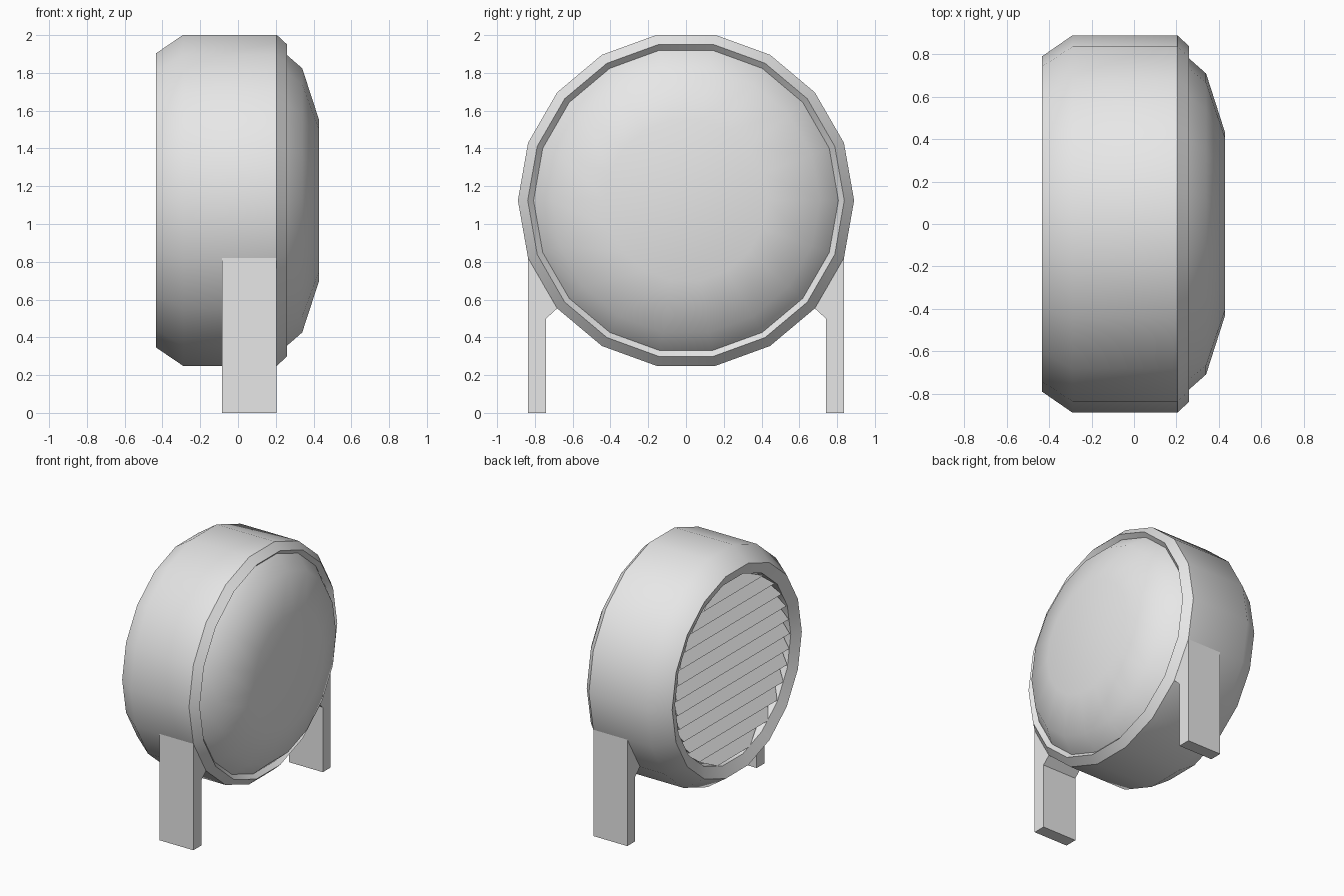
import bpy, bmesh, math

if "Cube" in bpy.data.objects:
    bpy.data.objects.remove(bpy.data.objects["Cube"])

SIDES = 18
CZ = 1.125  # height of the drum axis

grey = bpy.data.materials.new("light_grey")
grey.diffuse_color = (0.8, 0.8, 0.8, 1)
grey.use_nodes = True
grey.node_tree.nodes["Principled BSDF"].inputs["Base Color"].default_value = grey.diffuse_color


def finish(bm, name, smooth=False):
    bmesh.ops.recalc_face_normals(bm, faces=bm.faces[:])
    mesh = bpy.data.meshes.new(name)
    bm.to_mesh(mesh)
    bm.free()
    ob = bpy.data.objects.new(name, mesh)
    bpy.context.collection.objects.link(ob)
    mesh.materials.append(grey)
    if smooth:
        bpy.ops.object.select_all(action='DESELECT')
        ob.select_set(True)
        bpy.context.view_layer.objects.active = ob
        bpy.ops.object.shade_smooth_by_angle(angle=math.radians(38))
    return ob


def lathe(profile, name):
    """Closed solid turned about the x axis from (x, radius) points."""
    bm = bmesh.new()
    rings = []
    for x, r in profile:
        rings.append([bm.verts.new((x, r * math.cos(i * math.tau / SIDES),
                                    CZ + r * math.sin(i * math.tau / SIDES)))
                      for i in range(SIDES)])
    for a, b in zip(rings, rings[1:]):
        for i in range(SIDES):
            j = (i + 1) % SIDES
            bm.faces.new((a[i], a[j], b[j], b[i]))
    bm.faces.new(rings[0])
    bm.faces.new(rings[-1])
    return finish(bm, name, True)


def prism(points, x0, x1, name):
    """Extrude a (y, z) outline along x."""
    bm = bmesh.new()
    face = bm.faces.new([bm.verts.new((x0, y, z)) for y, z in points])
    ext = bmesh.ops.extrude_face_region(bm, geom=[face])
    for v in ext["geom"]:
        if isinstance(v, bmesh.types.BMVert):
            v.co.x = x1
    return finish(bm, name)


# Drum: recessed back, bevelled casing, grooved rim and shallow dome
lathe([(-0.33, 0.705), (-0.40, 0.705), (-0.435, 0.79), (-0.29, 0.89),
       (0.205, 0.89), (0.26, 0.838), (0.23, 0.807), (0.34, 0.71),
       (0.43, 0.43)], "drum")

# Two legs hugging the lower sides of the drum
for side, label in ((-1, "front"), (1, "back")):
    outline = [(0.836, 0), (0.74, 0), (0.74, 0.50), (0.682, 0.553), (0.836, 0.82)]
    prism([(side * y, z) for y, z in outline], -0.085, 0.205, label + "_leg")

# Sloping louvre slats across the back opening, ends following the circle
bm = bmesh.new()
R, COUNT, PITCH = 0.695, 12, 0.114
tilt = math.radians(35)
for k in range(COUNT):
    zc = (k - (COUNT - 1) / 2) * PITCH
    section = []
    for h, t in ((-0.054, -0.01), (0.054, -0.01), (0.054, 0.01), (-0.054, 0.01)):
        x = -0.367 + h * math.sin(tilt) + t * math.cos(tilt)
        z = zc + h * math.cos(tilt) - t * math.sin(tilt)
        z = max(-0.675, min(0.675, z))
        section.append((x, z, math.sqrt(R * R - z * z) * 0.985))
    left = [bm.verts.new((x, -w, CZ + z)) for x, z, w in section]
    right = [bm.verts.new((x, w, CZ + z)) for x, z, w in section]
    bm.faces.new(left)
    bm.faces.new(right)
    for i in range(4):
        j = (i + 1) % 4
        bm.faces.new((left[i], left[j], right[j], right[i]))
finish(bm, "louvre_slats")
